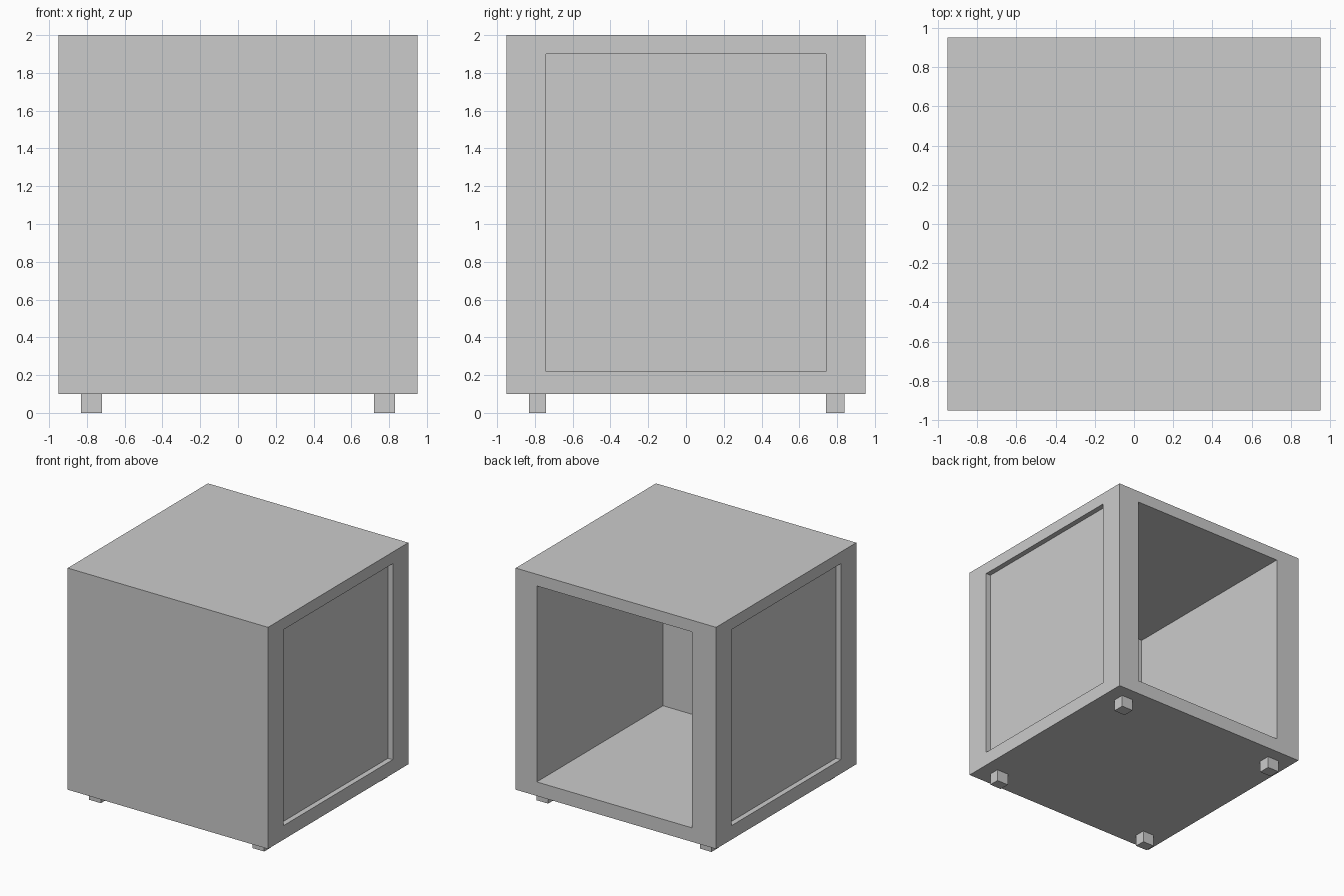
import bpy

if "Cube" in bpy.data.objects:
    bpy.data.objects.remove(bpy.data.objects["Cube"])


def box(name, x, y, z):
    """Axis-aligned box from (min, max) ranges."""
    bpy.ops.mesh.primitive_cube_add(size=1)
    ob = bpy.context.object
    ob.name = name
    for v in ob.data.vertices:
        v.co = [r[0] if c < 0 else r[1] for c, r in zip(v.co, (x, y, z))]
    return ob


def carve(target, cutter):
    """Cut a box out of the target, then discard the cutter."""
    cutter.hide_render = True
    mod = target.modifiers.new("cut", 'BOOLEAN')
    mod.operation = 'DIFFERENCE'
    mod.solver = 'EXACT'
    mod.object = cutter
    bpy.context.view_layer.objects.active = target
    bpy.ops.object.modifier_apply(modifier=mod.name)
    bpy.data.objects.remove(cutter, do_unlink=True)


HALF, BASE, TOP = 0.95, 0.10, 2.0
OPEN_Z = (0.22, 1.9)

# cabinet body
body = box("cabinet_body", (-HALF, HALF), (-HALF, HALF), (BASE, TOP))

# open compartment at the back
carve(body, box("compartment_cutter", (-0.72, 0.75), (-0.76, 1.2), OPEN_Z))

# shallow recessed panels on both sides
for s in (-1, 1):
    xs = sorted((s * 0.905, s * 1.2))
    carve(body, box("side_panel_cutter", xs, (-0.74, 0.74), OPEN_Z))

# four small feet
for sx, side in ((-1, "left"), (1, "right")):
    for ys, end in (((-0.83, -0.74), "front"), ((0.74, 0.84), "back")):
        box(f"{end}_{side}_foot", sorted((sx * 0.72, sx * 0.83)), ys, (0, BASE))
